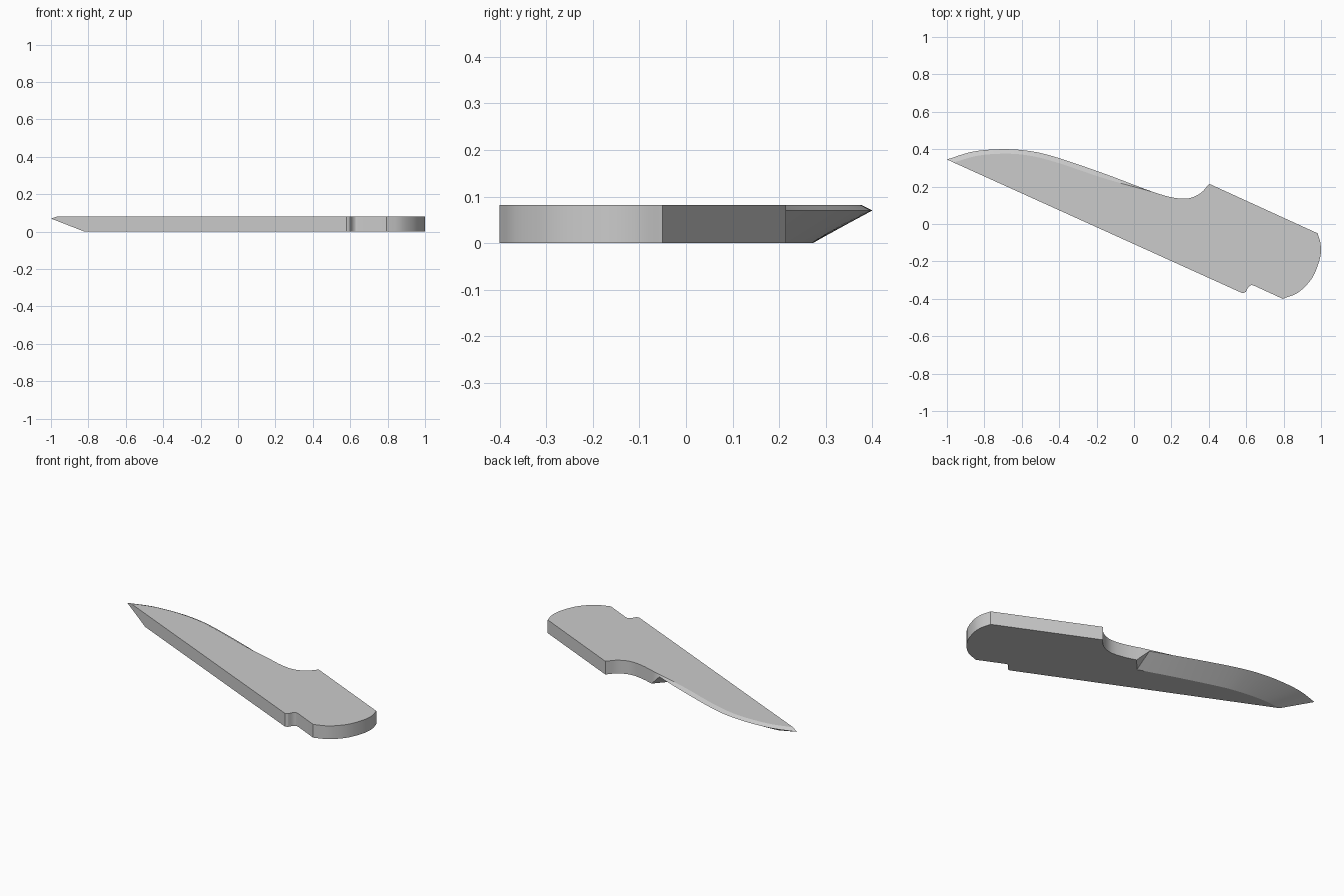
import bpy, bmesh, math
from mathutils import Vector

if "Cube" in bpy.data.objects:
    bpy.data.objects.remove(bpy.data.objects["Cube"])

H = 0.082      # plate thickness
EDGE = 0.07    # height of the cutting edge


def smooth_path(points, steps):
    """Catmull-Rom curve through the 2D points, 'steps' samples per span."""
    p = [Vector(q) for q in points]
    p = [2 * p[0] - p[1]] + p + [2 * p[-1] - p[-2]]
    out = []
    for i in range(1, len(p) - 2):
        a, b, c, d = p[i - 1:i + 3]
        for k in range(steps):
            t = k / steps
            out.append(0.5 * (2 * b + (c - a) * t + (2 * a - 5 * b + 4 * c - d) * t * t
                              + (3 * b - a - 3 * c + d) * t ** 3))
    return out + [p[-2]]


# Blade curves, from the handle to the tip: cutting edge, top and bottom grind lines
edge_xy = smooth_path([(0.05, 0.19), (-0.15, 0.266), (-0.4, 0.352), (-0.55, 0.389),
                       (-0.7, 0.4), (-0.86, 0.387), (-1, 0.345)], 6)
top_xy = smooth_path([(0.10, 0.172), (-0.15, 0.241), (-0.4, 0.325), (-0.55, 0.364),
                      (-0.68, 0.376), (-0.83, 0.366), (-0.965, 0.329)], 6)
bottom_xy = smooth_path([(0.05, 0.085), (-0.18, 0.162), (-0.42, 0.235), (-0.53, 0.258),
                         (-0.63, 0.27), (-0.73, 0.272), (-0.82, 0.2636)], 6)

# Handle outline, from the spine notch round the butt to the finger scoop
notch = smooth_path([(0.58, -0.37), (0.597, -0.363), (0.61, -0.34), (0.627, -0.327),
                     (0.645, -0.331)], 3)
butt = smooth_path([(0.795, -0.4), (0.88, -0.365), (0.955, -0.285), (0.995, -0.18),
                    (0.998, -0.11), (0.982, -0.05)], 4)
scoop = smooth_path([(0.402, 0.215), (0.36, 0.168), (0.31, 0.142), (0.26, 0.135),
                     (0.19, 0.145), (0.12, 0.165)], 4)
handle_xy = notch + butt + scoop

bm = bmesh.new()


def verts(path, z):
    return [bm.verts.new((p.x, p.y, z)) for p in path]


def strip(a, b):
    for i in range(len(a) - 1):
        bm.faces.new((a[i], a[i + 1], b[i + 1], b[i]))


edge, top, bottom = verts(edge_xy, EDGE), verts(top_xy, H), verts(bottom_xy, 0)
low, high = verts(handle_xy, 0), verts(handle_xy, H)

# Handle walls and blade grinds
strip(low, high)
strip(edge, top)
strip(bottom, edge)
# Facets where the grind runs out into the finger scoop
bm.faces.new((low[-1], high[-1], top[0], edge[0]))
bm.faces.new((low[-1], edge[0], bottom[0]))
# Flat spine, top and bottom
bm.faces.new((edge[-1], top[-1], high[0], low[0], bottom[-1]))
caps = [bm.faces.new(high + top), bm.faces.new(low + bottom)]
bmesh.ops.recalc_face_normals(bm, faces=bm.faces[:])
bmesh.ops.triangulate(bm, faces=caps)

mesh = bpy.data.meshes.new("knife_plate")
bm.to_mesh(mesh)
bm.free()
knife = bpy.data.objects.new("knife_plate", mesh)
bpy.context.collection.objects.link(knife)
bpy.context.view_layer.objects.active = knife
knife.select_set(True)
bpy.ops.object.shade_smooth_by_angle(angle=math.radians(20))
